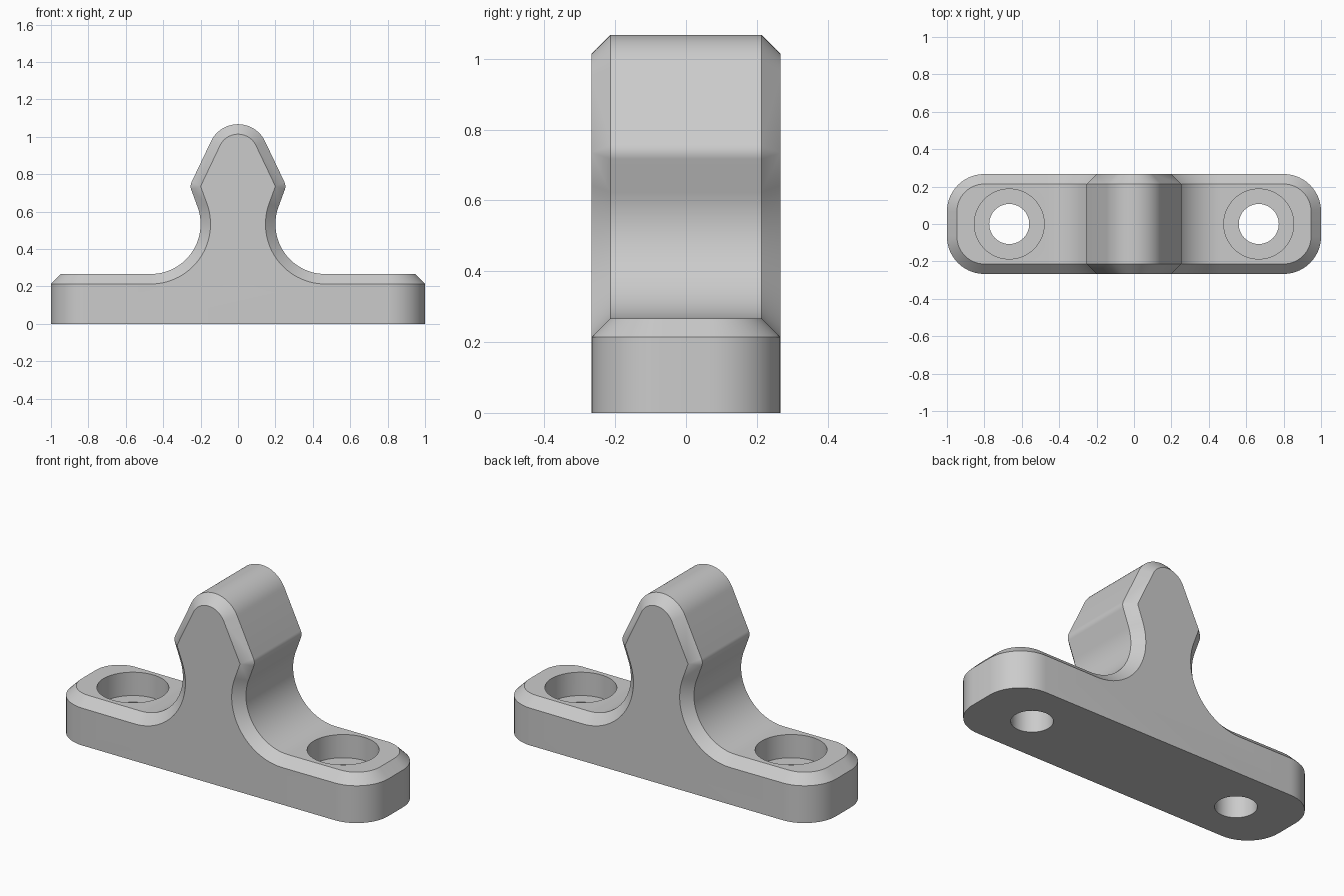
import bpy, bmesh
from math import sin, cos, pi, radians

if "Cube" in bpy.data.objects:
    bpy.data.objects.remove(bpy.data.objects["Cube"], do_unlink=True)

HALF_DEPTH = 0.267
BASE_TOP = 0.267
CHAMFER = 0.0533
CORNER = 0.2

grey = bpy.data.materials.new("plain grey")
grey.use_nodes = True
grey.diffuse_color = (0.6, 0.6, 0.6, 1)
grey.node_tree.nodes["Principled BSDF"].inputs["Base Color"].default_value = (0.6, 0.6, 0.6, 1)


def finish(bm, name):
    bmesh.ops.remove_doubles(bm, verts=bm.verts, dist=0.0005)
    bmesh.ops.recalc_face_normals(bm, faces=bm.faces)
    mesh = bpy.data.meshes.new(name)
    bm.to_mesh(mesh)
    bm.free()
    mesh.materials.append(grey)
    obj = bpy.data.objects.new(name, mesh)
    bpy.context.collection.objects.link(obj)
    return obj


def steps(start, end, count):
    return [radians(start + (end - start) * i / count) for i in range(count + 1)]


def outline_arc(cx, cz, r, start, end, count, side=1):
    """Chamfer edge pairs along an outline arc; side -1 makes it concave."""
    pairs = []
    for a in steps(start, end, count):
        nx, nz = cos(a) * side, sin(a) * side
        x, z = cx + r * cos(a), cz + r * sin(a)
        pairs.append(((x, -HALF_DEPTH + CHAMFER, z),
                      (x - nx * CHAMFER, -HALF_DEPTH, z - nz * CHAMFER)))
    return pairs


# Right half of the front edge: plan corner, fillet, shoulder, rounded tip
corner = []
for a in steps(0, -90, 14):
    corner.append(tuple((1 - CORNER + r * cos(a), CORNER - HALF_DEPTH + r * sin(a), z)
                        for r, z in ((CORNER - CHAMFER, BASE_TOP),
                                     (CORNER, BASE_TOP - CHAMFER))))
contour = (outline_arc(0.467, 0.533, 0.267, 270, 160.1, 28, -1)
           + outline_arc(0.2, 0.735, CHAMFER, -19.9, 25.4, 8)
           + outline_arc(0, 0.907, 0.16, 25.4, 90, 14))
half = corner + contour


def flip_x(pairs):
    return [tuple((-x, y, z) for x, y, z in p) for p in reversed(pairs)]


stations = half + flip_x(half)[1:]
n = len(stations)
first, last = len(corner) - 1, n - len(corner)

# Body: top strip, chamfers, walls and underside
bm = bmesh.new()
upper, lower, floor = {}, {}, {}
for s in (1, -1):
    upper[s] = [bm.verts.new((u[0], s * u[1], u[2])) for u, l in stations]
    lower[s] = [bm.verts.new((l[0], s * l[1], l[2])) for u, l in stations]
    floor[s] = {i: bm.verts.new((l[0], s * l[1], 0)) for i, (u, l) in enumerate(stations)
                if i <= first or i >= last}
    for i in range(n - 1):
        bm.faces.new((upper[s][i], upper[s][i + 1], lower[s][i + 1], lower[s][i]))
        if i < first or i >= last:
            bm.faces.new((lower[s][i], lower[s][i + 1], floor[s][i + 1], floor[s][i]))
    bm.faces.new(lower[s][first:last + 1] + [floor[s][last], floor[s][first]])
for i in range(n - 1):
    bm.faces.new((upper[1][i], upper[1][i + 1], upper[-1][i + 1], upper[-1][i]))
for i in (0, n - 1):
    bm.faces.new((upper[1][i], upper[-1][i], lower[-1][i], lower[1][i]))
    bm.faces.new((lower[1][i], lower[-1][i], floor[-1][i], floor[1][i]))
bm.faces.new(list(floor[1].values()) + list(floor[-1].values())[::-1])
body = finish(bm, "mounting_bracket")

# Counterbored screw holes
SEG = 64
bm = bmesh.new()
for side in (1, -1):
    rings = [[bm.verts.new((side * 0.667 + r * cos(2 * pi * k / SEG),
                            r * sin(2 * pi * k / SEG), z)) for k in range(SEG)]
             for r, z in ((0.107, -0.1), (0.107, 0.133), (0.187, 0.133), (0.187, 0.4))]
    for a, b in zip(rings, rings[1:]):
        for k in range(SEG):
            j = (k + 1) % SEG
            bm.faces.new((a[k], a[j], b[j], b[k]))
    bm.faces.new(rings[0])
    bm.faces.new(rings[-1])
cutter = finish(bm, "screw_hole_cutter")
cutter.hide_render = True

cut = body.modifiers.new("screw holes", "BOOLEAN")
cut.operation = "DIFFERENCE"
cut.solver = "EXACT"
cut.object = cutter
bpy.ops.object.select_all(action="DESELECT")
body.select_set(True)
bpy.context.view_layer.objects.active = body
bpy.ops.object.modifier_apply(modifier=cut.name)
bpy.data.objects.remove(cutter, do_unlink=True)
bpy.ops.object.shade_smooth_by_angle(angle=radians(30))
